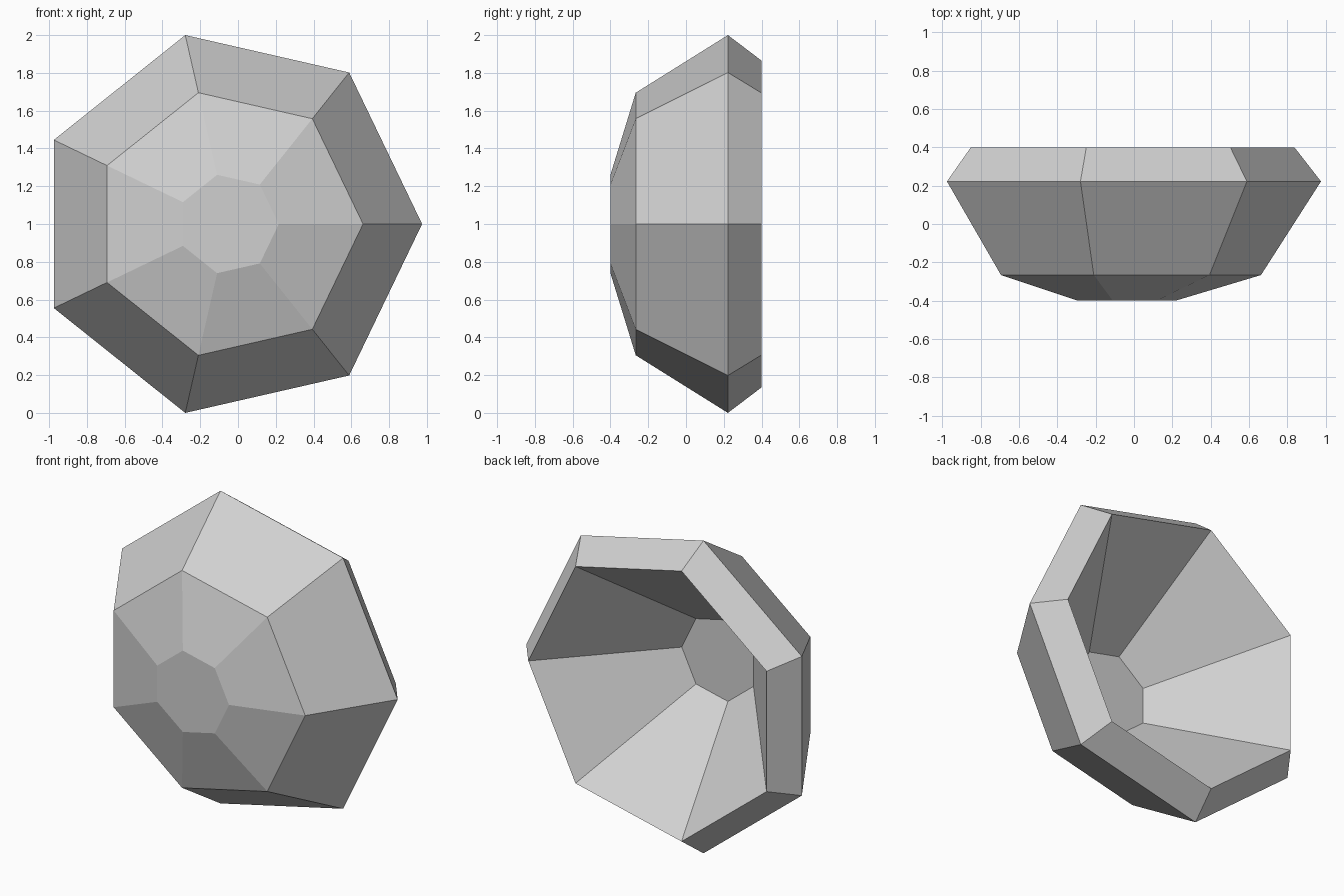
import bpy, bmesh, math

if "Cube" in bpy.data.objects:
    bpy.data.objects.remove(bpy.data.objects["Cube"])

SIDES = 7
CENTRE_X, CENTRE_Z = -0.051, 1.0

# Radius and y of each ring, from the outer base round the rim to the inner floor
PROFILE = [(0.267, -0.4), (0.713, -0.266), (1.0257, 0.222), (0.887, 0.4), (0.267, -0.266)]

grey = bpy.data.materials.new("light grey")
grey.diffuse_color = (0.63, 0.63, 0.63, 1)
grey.use_nodes = True
grey.node_tree.nodes["Principled BSDF"].inputs["Base Color"].default_value = grey.diffuse_color

bm = bmesh.new()


def ring(radius, y):
    """One seven-sided ring around the y axis."""
    verts = []
    for i in range(SIDES):
        a = 2 * math.pi * i / SIDES
        verts.append(bm.verts.new((CENTRE_X + radius * math.cos(a), y,
                                   CENTRE_Z + radius * math.sin(a))))
    return verts


rings = [ring(r, y) for r, y in PROFILE]

# Walls between neighbouring rings
for a, b in zip(rings, rings[1:]):
    for i in range(SIDES):
        j = (i + 1) % SIDES
        bm.faces.new((a[i], a[j], b[j], b[i]))

# Outer base and inner floor
bm.faces.new(rings[0])
bm.faces.new(rings[-1])
bmesh.ops.recalc_face_normals(bm, faces=bm.faces)

mesh = bpy.data.meshes.new("bowl")
bm.to_mesh(mesh)
bm.free()
mesh.materials.append(grey)
bowl = bpy.data.objects.new("bowl", mesh)
bpy.context.collection.objects.link(bowl)
